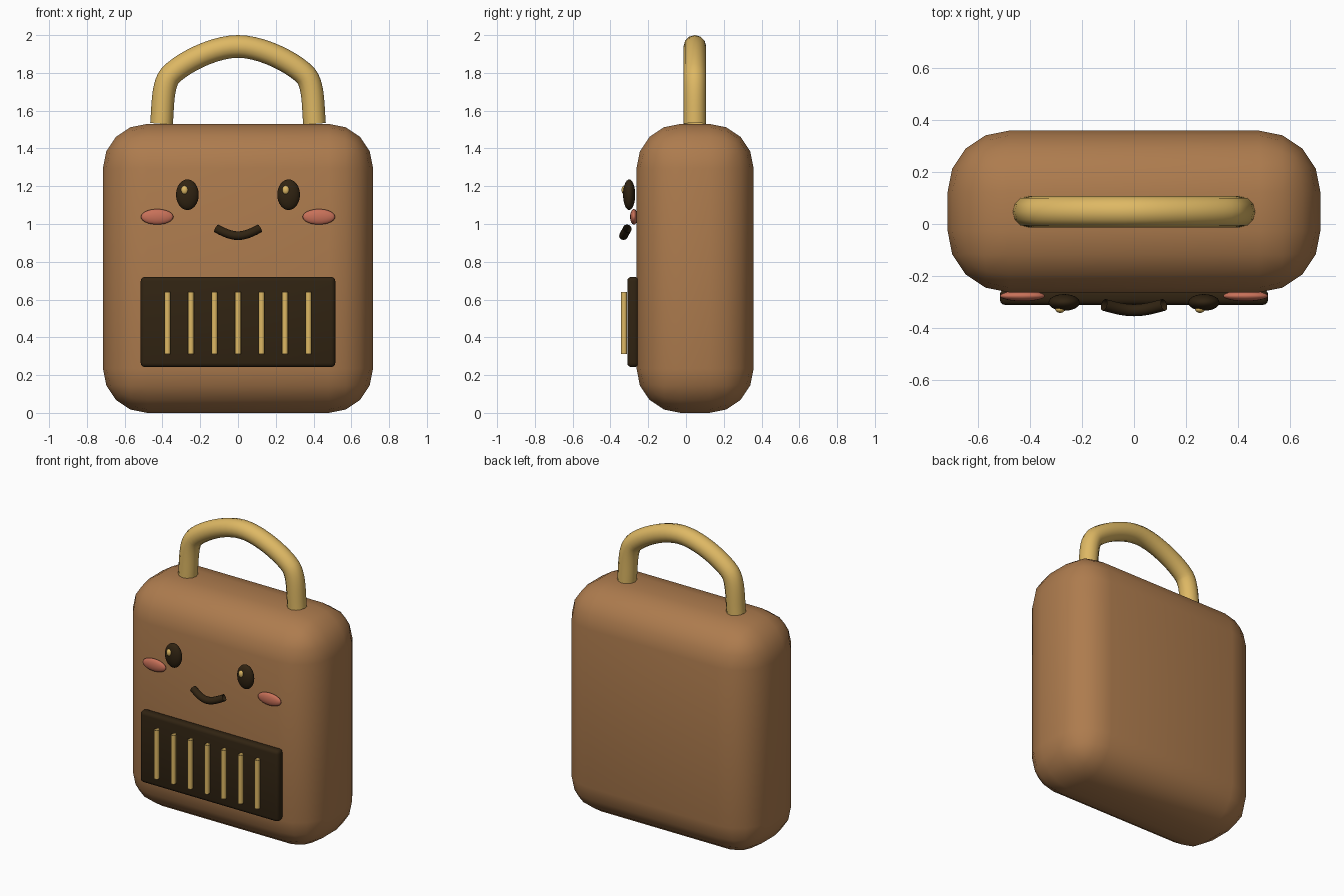
import bpy

cube = bpy.data.objects.get("Cube")
if cube:
    bpy.data.objects.remove(cube, do_unlink=True)


def material(name, rgb):
    mat = bpy.data.materials.new(name)
    mat.use_nodes = True
    mat.diffuse_color = (*rgb, 1)
    mat.node_tree.nodes["Principled BSDF"].inputs["Base Color"].default_value = (*rgb, 1)
    return mat


BROWN = material("warm brown", (0.42, 0.20, 0.076))
GOLD = material("brass gold", (0.73, 0.48, 0.127))
DARK = material("dark brown", (0.03, 0.017, 0.006))
PINK = material("blush pink", (0.58, 0.165, 0.10))


def finish(name, mat, angle=None):
    obj = bpy.context.object
    obj.name = name
    obj.data.materials.clear()
    obj.data.materials.append(mat)
    if angle is None:
        bpy.ops.object.shade_smooth()
    else:
        bpy.ops.object.shade_smooth_by_angle(angle=angle)
    return obj


def rounded_box(name, mat, low, high, radius, segments):
    centre = [(a + b) / 2 for a, b in zip(low, high)]
    bpy.ops.mesh.primitive_cube_add(size=1, location=centre)
    obj = bpy.context.object
    obj.scale = [b - a for a, b in zip(low, high)]
    bpy.ops.object.transform_apply(location=False, rotation=False, scale=True)
    bevel = obj.modifiers.new("Rounded edges", "BEVEL")
    bevel.width = radius
    bevel.segments = segments
    bevel.limit_method = "NONE"
    bpy.ops.object.modifier_apply(modifier=bevel.name)
    return finish(name, mat)


def ellipsoid(name, mat, centre, radii):
    bpy.ops.mesh.primitive_uv_sphere_add(segments=24, ring_count=16, radius=1, location=centre)
    bpy.context.object.scale = radii
    bpy.ops.object.transform_apply(location=False, rotation=False, scale=True)
    return finish(name, mat)


def tube(name, mat, points, radius, sides=4, steps=10):
    """Bezier tube; each point is (left handle, position, right handle)."""
    curve = bpy.data.curves.new(name, "CURVE")
    curve.dimensions = "3D"
    curve.bevel_depth = radius
    curve.bevel_resolution = sides
    curve.resolution_u = steps
    spline = curve.splines.new("BEZIER")
    spline.bezier_points.add(len(points) - 1)
    for bp, (left, co, right) in zip(spline.bezier_points, points):
        bp.handle_left_type = bp.handle_right_type = "FREE"
        bp.handle_left, bp.co, bp.handle_right = left, co, right
    obj = bpy.data.objects.new(name, curve)
    bpy.context.collection.objects.link(obj)
    bpy.ops.object.select_all(action="DESELECT")
    obj.select_set(True)
    bpy.context.view_layer.objects.active = obj
    bpy.ops.object.convert(target="MESH")
    return finish(name, mat, 1.0)


def mirrored(half):
    """Complete a symmetric path whose last point lies on x = 0."""
    flip = lambda p: (-p[0], p[1], p[2])
    return half + [tuple(flip(p) for p in reversed(pt)) for pt in reversed(half[:-1])]


# Body
rounded_box("body", BROWN, (-0.715, -0.262, 0), (0.715, 0.358, 1.53), 0.235, 4)

# Carrying handle
Y = 0.047
tube("handle", GOLD, mirrored([
    ((-0.41, Y, 1.45), (-0.405, Y, 1.53), (-0.397, Y, 1.63)),
    ((-0.40, Y, 1.735), (-0.36, Y, 1.785), (-0.30, Y, 1.85)),
    ((-0.13, Y, 1.94), (0, Y, 1.94), (0.13, Y, 1.94)),
]), 0.06)

# Face
for side, s in (("right", -1), ("left", 1)):
    ellipsoid(side + "_eye", DARK, (s * 0.268, -0.301, 1.155), (0.06, 0.032, 0.081))
    ellipsoid(side + "_eye_glint", GOLD, (s * 0.268 - 0.015, -0.328, 1.18), (0.018, 0.013, 0.023))
    ellipsoid(side + "_cheek", PINK, (s * 0.428, -0.276, 1.038), (0.086, 0.02, 0.041))

tube("mouth", DARK, mirrored([
    ((-0.15, -0.30, 1.0), (-0.115, -0.31, 0.977), (-0.08, -0.32, 0.958)),
    ((-0.04, -0.331, 0.938), (0, -0.331, 0.938), (0.04, -0.331, 0.938)),
]), 0.023)

# Speaker grille with vertical bars
rounded_box("grille_panel", DARK, (-0.515, -0.311, 0.242), (0.515, -0.25, 0.72), 0.022, 3)
for i in range(7):
    x = (i - 3) * 0.1245
    top, bottom = (x, -0.328, 0.64), (x, -0.328, 0.312)
    tube("grille_bar_%d" % (i + 1), GOLD, [(bottom,) * 3, (top,) * 3], 0.0165, 3, 1)
